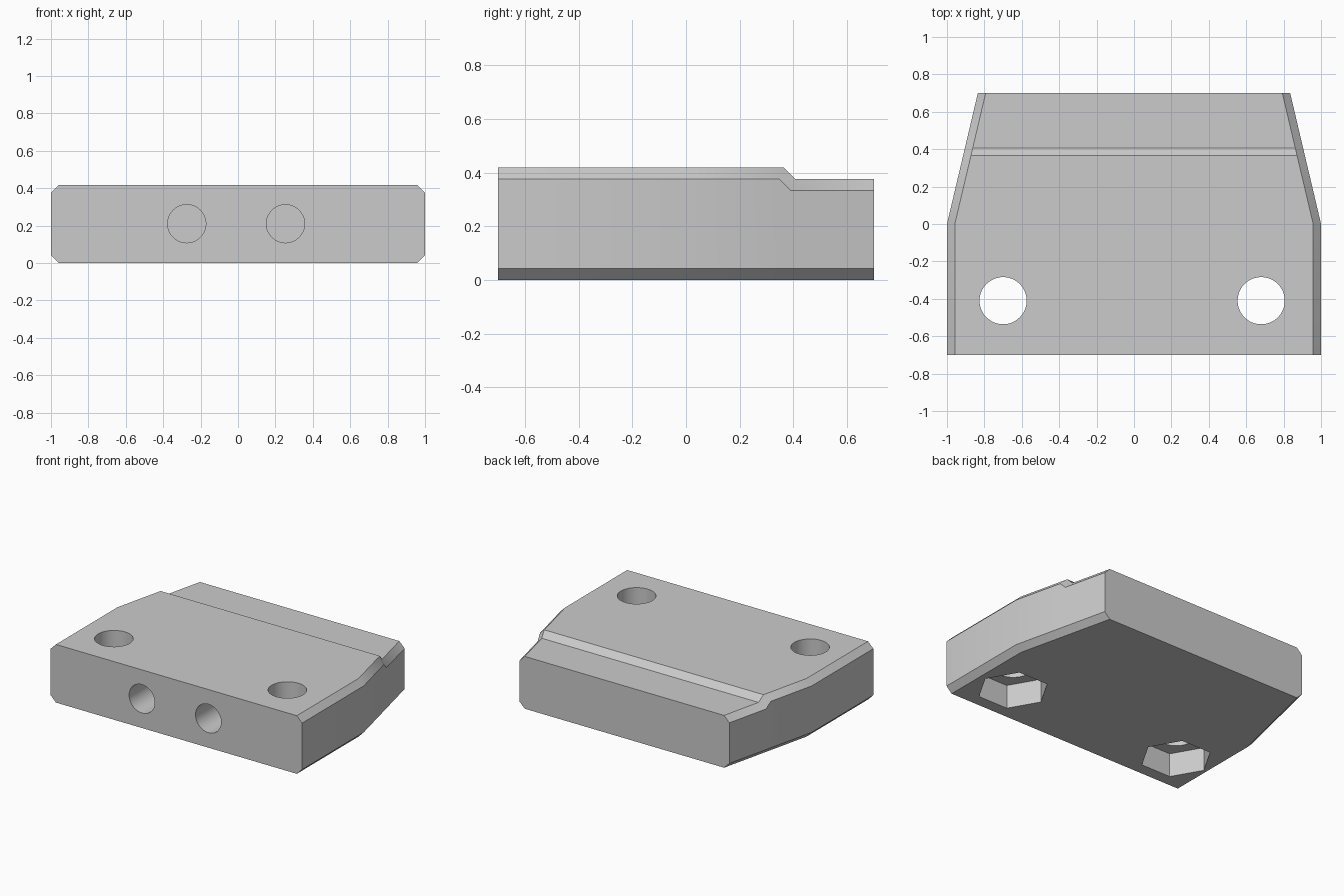
import bpy, bmesh, math
from mathutils import Matrix

cube = bpy.data.objects.get("Cube")
if cube:
    bpy.data.objects.remove(cube)

CHAMFER = 0.042
HALF_LEN = 0.7
MID_X = -0.01   # the holes are mirrored about this line

grey = bpy.data.materials.new("light_grey")
grey.use_nodes = True
colour = (0.6, 0.6, 0.6, 1)
grey.diffuse_color = colour
grey.node_tree.nodes["Principled BSDF"].inputs["Base Color"].default_value = colour


def new_object(name, bm):
    bmesh.ops.recalc_face_normals(bm, faces=bm.faces)
    mesh = bpy.data.meshes.new(name)
    bm.to_mesh(mesh)
    bm.free()
    mesh.materials.append(grey)
    obj = bpy.data.objects.new(name, mesh)
    bpy.context.collection.objects.link(obj)
    return obj


def half_width(y):
    return 1 - 0.165 * max(y, 0) / HALF_LEN


def section(bm, y, height, shift):
    """Chamfered cross-section; shift slides the shoulder at the step."""
    half = [(CHAMFER, y, 0), (0, y, CHAMFER),
            (0, y - shift, height - CHAMFER), (CHAMFER, y, height)]
    right = [(half_width(py) - inset, py, z) for inset, py, z in half]
    left = [(-x, py, z) for x, py, z in reversed(right)]
    return [bm.verts.new(p) for p in right + left]


# Block: tapered towards the back, with a step down in the top
bm = bmesh.new()
rings = [section(bm, *s) for s in (
    (-HALF_LEN, 0.418, 0), (0, 0.418, 0), (0.365, 0.418, 0.018),
    (0.407, 0.376, 0.018), (HALF_LEN, 0.376, 0))]
for a, b in zip(rings, rings[1:]):
    for i in range(len(a)):
        j = (i + 1) % len(a)
        bm.faces.new((a[i], a[j], b[j], b[i]))
bm.faces.new(rings[0])
bm.faces.new(rings[-1])
bmesh.ops.dissolve_limit(bm, angle_limit=0.002, verts=bm.verts, edges=bm.edges)
block = new_object("clamp_block", bm)


def cut(name, sides, radius, depth, matrix):
    bm = bmesh.new()
    bmesh.ops.create_cone(bm, cap_ends=True, segments=sides, radius1=radius,
                          radius2=radius, depth=depth, matrix=matrix)
    cutter = new_object(name, bm)
    cutter.hide_render = True
    mod = block.modifiers.new(name, "BOOLEAN")
    mod.operation = "DIFFERENCE"
    mod.solver = "EXACT"
    mod.object = cutter
    bpy.context.view_layer.objects.active = block
    bpy.ops.object.modifier_apply(modifier=name)
    bpy.data.objects.remove(cutter)


for side in (-1, 1):
    # Vertical bolt hole with a hexagonal nut pocket underneath
    x = MID_X + side * 0.69
    at = Matrix.Translation((x, -0.41, 0))
    cut("bolt_hole", 64, 0.126, 2, at)
    cut("nut_pocket", 6, 0.235, 0.34, at @ Matrix.Rotation(math.pi / 2, 4, "Z"))
    # Blind hole in the front face
    cut("front_hole", 64, 0.102, 1.2,
        Matrix.Translation((MID_X + side * 0.264, -HALF_LEN, 0.21))
        @ Matrix.Rotation(math.pi / 2, 4, "X"))

bpy.ops.object.select_all(action="DESELECT")
block.select_set(True)
bpy.context.view_layer.objects.active = block
bpy.ops.object.shade_smooth_by_angle(angle=math.radians(30))
